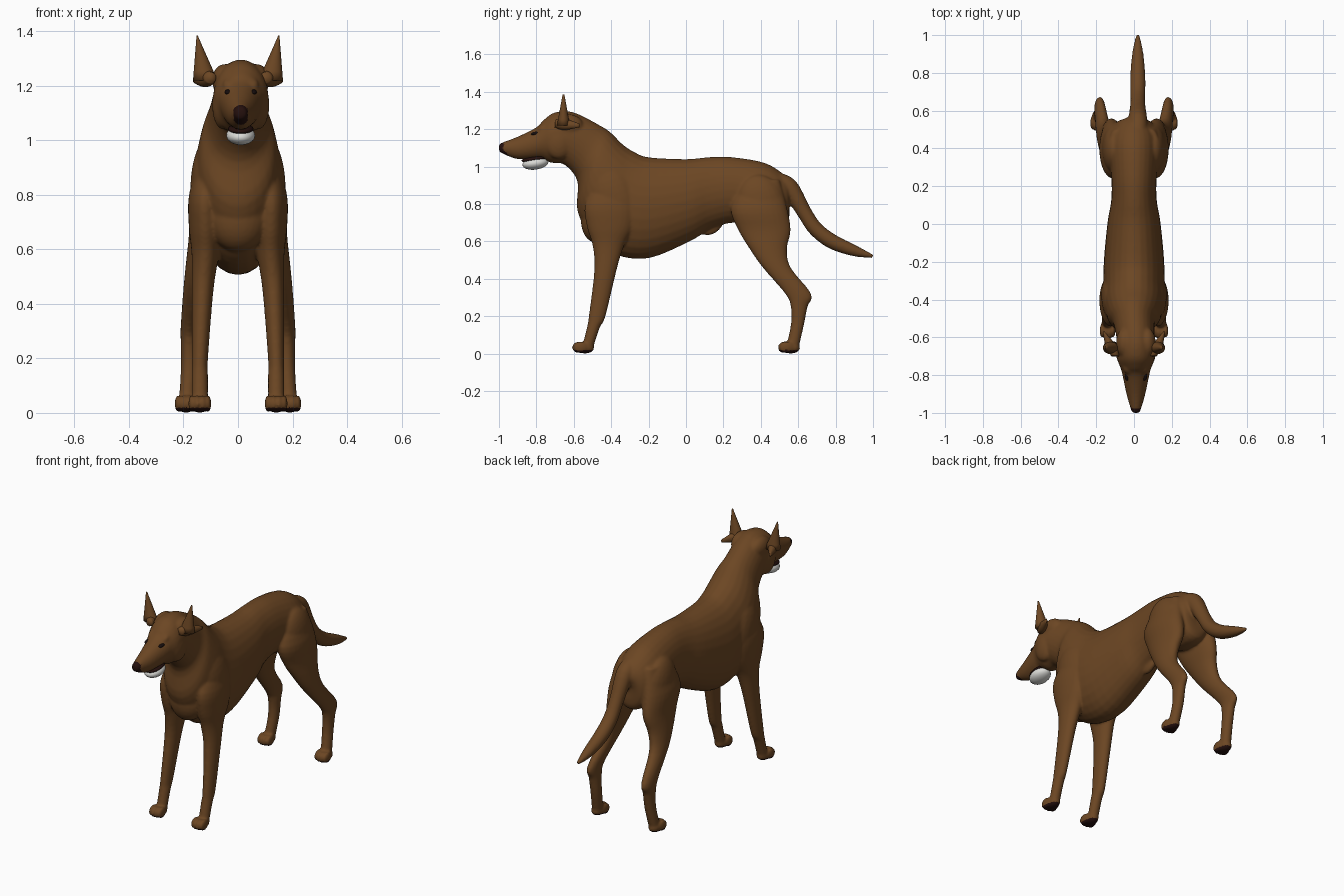
import bpy, bmesh, math
from mathutils import Vector, Matrix

old = bpy.data.objects.get("Cube")
if old:
    bpy.data.objects.remove(old)


def material(name, rgb):
    m = bpy.data.materials.new(name)
    m.use_nodes = True
    m.diffuse_color = (*rgb, 1)
    bsdf = m.node_tree.nodes["Principled BSDF"]
    bsdf.inputs["Base Color"].default_value = (*rgb, 1)
    bsdf.inputs["Roughness"].default_value = 0.8
    return m


BROWN = material("brown fur", (.15, .062, .017))
DARK = material("dark nose and pads", (.018, .005, .004))
WHITE = material("white jaw", (.7, .7, .67))
BLACK = material("black eye", (.008, .004, .004))


def spline(rows, steps):
    """Smoothly interpolate rows of section numbers."""
    rows = [Vector(r) for r in rows]
    out = []
    for i in range(len(rows) - 1):
        before, start = rows[max(i - 1, 0)], rows[i]
        end, after = rows[i + 1], rows[min(i + 2, len(rows) - 1)]
        for k in range(steps):
            t = k / steps
            linear = (end - before) * t
            square = (2 * before - 5 * start + 4 * end - after) * t ** 2
            cube = (3 * start - before - 3 * end + after) * t ** 3
            out.append(start + (linear + square + cube) / 2)
    return out + [rows[-1]]


def loft(bm, rows, steps=4, sides=28, side=1):
    """Elliptical skin; each row is y, z of one edge, y, z of the other, centre x, half width."""
    rings = []
    for y1, z1, y2, z2, x, w in spline(rows, steps):
        ring = []
        for k in range(sides):
            angle = math.tau * k / sides
            s = (1 + math.sin(angle)) / 2
            ring.append(bm.verts.new((side * (x + w * math.cos(angle)),
                                      y2 + (y1 - y2) * s, z2 + (z1 - z2) * s)))
        rings.append(ring)
    for p, q in zip(rings, rings[1:]):
        for k in range(sides):
            n = (k + 1) % sides
            bm.faces.new((p[k], p[n], q[n], q[k]))
    bm.faces.new(rings[0])
    bm.faces.new(rings[-1])


def along_path(rows):
    """Turn path rows (y, z, radius, x, half width) into loft rows square to the path."""
    out = []
    for i, (y, z, r, x, w) in enumerate(rows):
        before, after = rows[max(i - 1, 0)], rows[min(i + 1, len(rows) - 1)]
        across = Vector((before[1] - after[1], after[0] - before[0])).normalized() * r
        out.append((y + across.x, z + across.y, y - across.x, z - across.y, x, w))
    return out


def upright(rows):
    """Turn level rows (z, front y, back y, x, half width) into loft rows."""
    return [(front, z, back, z, x, w) for z, front, back, x, w in rows]


def blob(bm, centre, radii, pitch=0):
    """Ellipsoid, tipped about the x axis."""
    m = Matrix.Translation(centre) @ Matrix.Rotation(pitch, 4, "X") @ Matrix.Diagonal((*radii, 1))
    bmesh.ops.create_uvsphere(bm, u_segments=24, v_segments=16, radius=1, matrix=m)


def finish(name, bm, mat):
    bmesh.ops.recalc_face_normals(bm, faces=bm.faces)
    mesh = bpy.data.meshes.new(name)
    bm.to_mesh(mesh)
    bm.free()
    mesh.materials.append(mat)
    mesh.shade_smooth()
    ob = bpy.data.objects.new(name, mesh)
    bpy.context.collection.objects.link(ob)
    return ob


# Trunk, neck and head, from rump to nose
trunk = [
    (.57, .9, .55, .8, .04), (.52, .96, .54, .68, .1), (.42, 1.02, .42, .66, .13),
    (.25, 1.05, .27, .7, .12), (.12, 1.05, .14, .67, .12), (0, 1.04, .02, .6, .14),
    (-.2, 1.05, -.2, .51, .16), (-.28, 1.08, -.38, .53, .16), (-.34, 1.12, -.5, .62, .16),
    (-.4, 1.18, -.58, .76, .14), (-.46, 1.22, -.58, .92, .11), (-.6, 1.29, -.65, 1.01, .1),
    (-.7, 1.29, -.72, 1.02, .1), (-.76, 1.25, -.77, 1.04, .08), (-.8, 1.21, -.81, 1.04, .07),
    (-.9, 1.16, -.9, 1.04, .05), (-.98, 1.13, -.96, 1.06, .03), (-1, 1.12, -1, 1.08, .02)]
tail = [(.46, .93, .05), (.55, .89, .05), (.63, .76, .04), (.69, .67, .04),
        (.78, .6, .04), (.9, .55, .03), (1, .52, .01)]
front_leg = [
    (.94, -.47, -.3, .09, .05), (.8, -.54, -.27, .12, .06), (.68, -.53, -.28, .12, .06),
    (.58, -.5, -.33, .12, .05), (.45, -.49, -.37, .13, .04), (.2, -.52, -.43, .14, .03),
    (.14, -.53, -.46, .14, .03), (.02, -.56, -.5, .14, .03)]
hind_leg = [
    (.93, .31, .5, .09, .04), (.78, .24, .54, .11, .07), (.66, .28, .56, .12, .06),
    (.56, .34, .54, .14, .05), (.46, .41, .56, .16, .04), (.32, .53, .67, .18, .03),
    (.25, .56, .65, .18, .03), (.15, .56, .63, .18, .03), (.02, .53, .6, .19, .03)]
HEAD_X = .01

bm = bmesh.new()
loft(bm, [(*edges, HEAD_X if edges[0] < -.5 else 0, w) for *edges, w in trunk])
loft(bm, along_path([(y, z, r, .02, r) for y, z, r in tail]))
# Breastbone and sheath
blob(bm, (0, -.46, .74), (.12, .1, .15), -.2)
blob(bm, (0, .14, .67), (.02, .06, .03), .5)
for side in (1, -1):
    for rows, paw_x, paw_y in ((front_leg, .14, -.55), (hind_leg, .19, .55)):
        loft(bm, upright(rows), side=side)
        # Paw with four toes
        blob(bm, (side * paw_x, paw_y + .01, .03), (.035, .05, .03))
        for k in range(4):
            off = k - 1.5
            blob(bm, (side * paw_x + off * .02, paw_y - .03 + abs(off) * .01, .034),
                 (.012, .036, .032), .2)
    # Shoulder blade, haunch, temple, cheek and brow
    blob(bm, (side * .1, -.38, .82), (.075, .13, .2), .3)
    blob(bm, (side * .1, .4, .8), (.07, .13, .16), .3)
    blob(bm, (HEAD_X + side * .06, -.63, 1.22), (.045, .08, .06))
    blob(bm, (HEAD_X + side * .065, -.68, 1.13), (.04, .075, .09))
    blob(bm, (HEAD_X + side * .04, -.765, 1.205), (.026, .035, .02), .6)
body = finish("body", bm, BROWN)

# Fuse the parts into one smooth skin
fuse = body.modifiers.new("fuse", "REMESH")
fuse.mode = "VOXEL"
fuse.voxel_size = .007
soften = body.modifiers.new("soften", "SMOOTH")
soften.factor, soften.iterations = .5, 8
skin = bpy.data.meshes.new_from_object(body.evaluated_get(bpy.context.evaluated_depsgraph_get()))
body.modifiers.clear()
body.data = skin
skin.materials.clear()
for m in (BROWN, DARK):
    skin.materials.append(m)
skin.shade_smooth()
# Dark nose tip and paw pads
for face in skin.polygons:
    c = face.center
    nose = c.y + .35 * (c.z - 1.09) < -.963 and abs(c.x - HEAD_X) < .026
    pad = c.z < .02 and face.normal.z < -.2
    face.material_index = 1 if nose or pad else 0

# Ears: upright point with a flap turned outwards and back
ear = [(1.22, -.69, -.62, .12, .045), (1.385, -.66, -.65, .15, .002)]
flap = [(-.7, 1.23, .02, .1, .02), (-.65, 1.225, .03, .12, .03), (-.57, 1.22, .01, .16, .005)]
for side, name in ((1, "left"), (-1, "right")):
    bm = bmesh.new()
    loft(bm, upright(ear), side=side)
    loft(bm, along_path(flap), side=side)
    finish(name + "_ear", bm, BROWN)
    # Eye
    bm = bmesh.new()
    blob(bm, (HEAD_X + side * .046, -.806, 1.177), (.013, .024, .009), .15)
    finish(name + "_eye", bm, BLACK)

# Mouth lining and lower jaw
for name, z, radii, mat in (("mouth", 1.042, (.047, .075, .016), DARK),
                            ("lower_jaw", 1.018, (.053, .07, .034), WHITE)):
    bm = bmesh.new()
    blob(bm, (HEAD_X, -.805, z), radii, .15)
    finish(name, bm, mat)
